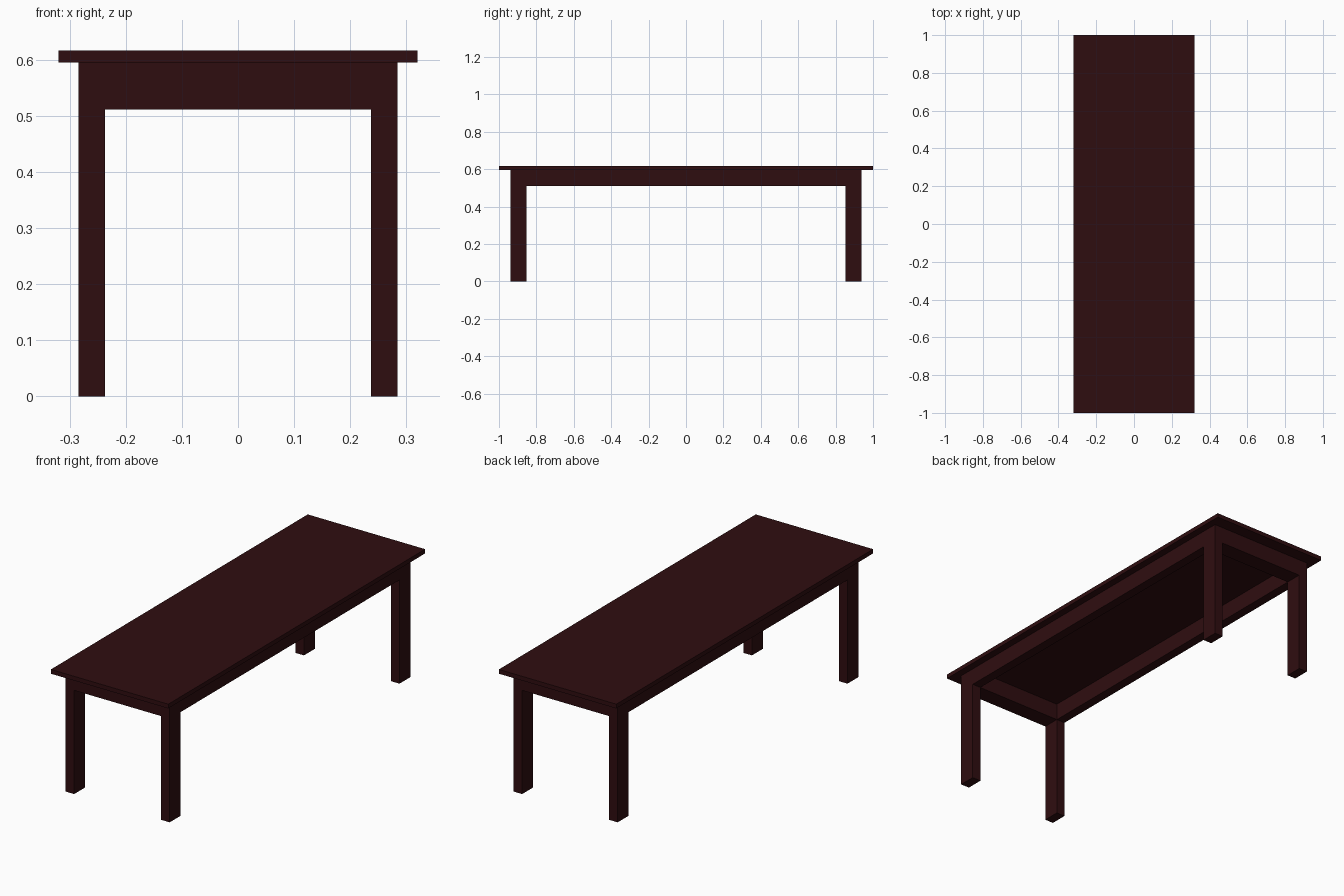
import bpy

default = bpy.data.objects.get("Cube")
if default:
    bpy.data.objects.remove(default, do_unlink=True)

# Dark mahogany finish
wood = bpy.data.materials.new("dark_mahogany")
wood.use_nodes = True
colour = (0.028, 0.004, 0.005, 1.0)
wood.diffuse_color = colour
wood.node_tree.nodes["Principled BSDF"].inputs["Base Color"].default_value = colour


def box(name, low, high):
    """Add a box spanning two opposite corners."""
    centre = [(a + b) / 2 for a, b in zip(low, high)]
    bpy.ops.mesh.primitive_cube_add(size=1, location=centre)
    obj = bpy.context.object
    obj.name = name
    obj.scale = [b - a for a, b in zip(low, high)]
    bpy.ops.object.transform_apply(location=False, rotation=False, scale=True)
    obj.data.materials.append(wood)
    return obj


TOP_X, TOP_Y, HEIGHT = 0.32, 1.0, 0.616
UNDER = 0.595            # underside of the table top
APRON = 0.511            # lower edge of the aprons
IN_X, OUT_X = 0.237, 0.284
IN_Y, OUT_Y = 0.852, 0.937

# Table top
box("table_top", (-TOP_X, -TOP_Y, UNDER), (TOP_X, TOP_Y, HEIGHT))

# Legs
for side, sx in (("left", 1), ("right", -1)):
    for end, sy in (("front", -1), ("back", 1)):
        xs = sorted((sx * IN_X, sx * OUT_X))
        ys = sorted((sy * IN_Y, sy * OUT_Y))
        box(f"{end}_{side}_leg", (xs[0], ys[0], 0), (xs[1], ys[1], UNDER))

# Long aprons between the legs
for side, s in (("left", 1), ("right", -1)):
    xs = sorted((s * IN_X, s * OUT_X))
    box(f"{side}_apron", (xs[0], -IN_Y, APRON), (xs[1], IN_Y, UNDER))

# Short aprons at the ends
for end, s in (("front", -1), ("back", 1)):
    ys = sorted((s * IN_Y, s * OUT_Y))
    box(f"{end}_apron", (-IN_X, ys[0], APRON), (IN_X, ys[1], UNDER))
